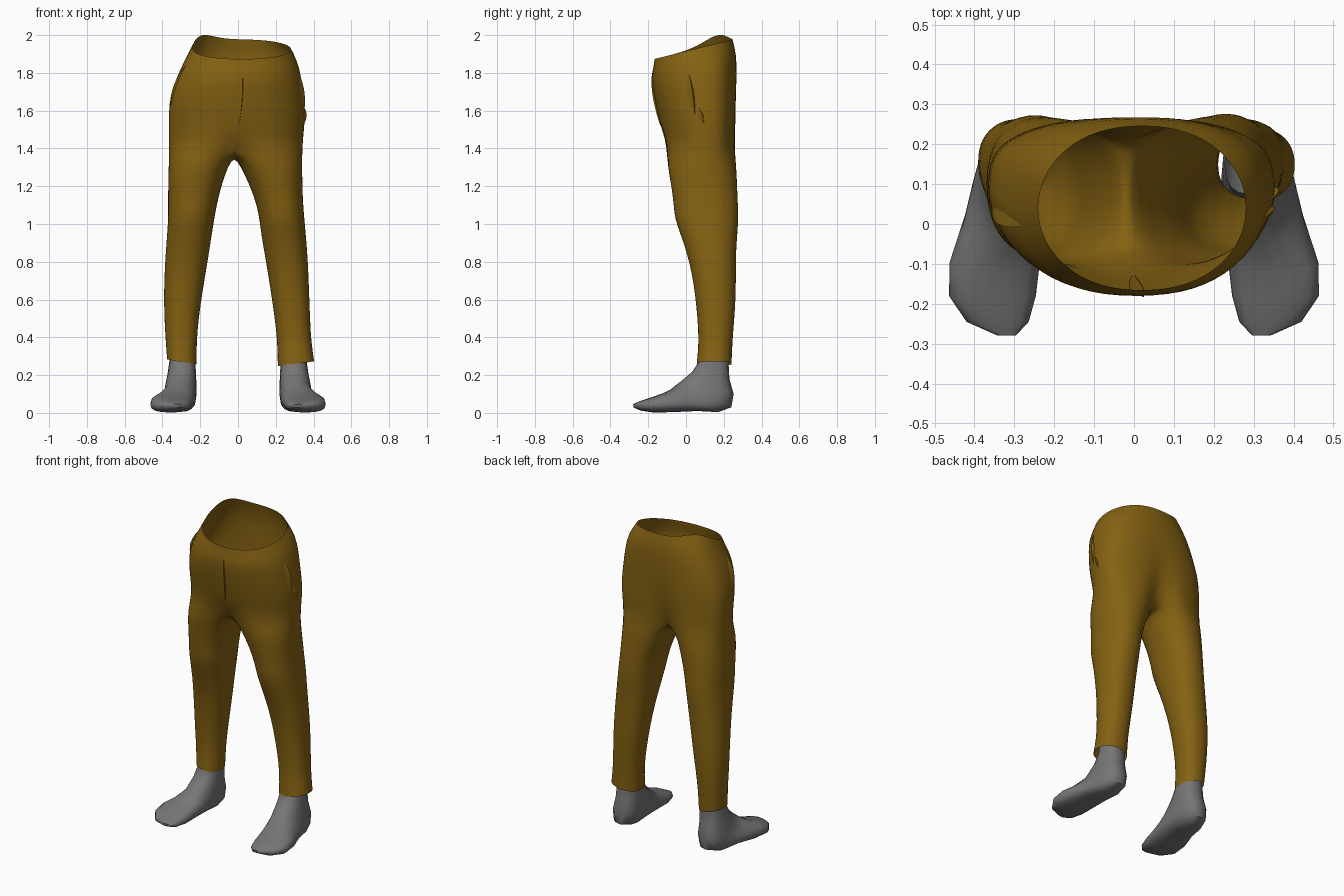
import bpy, bmesh, math
from mathutils import Vector
from mathutils.bvhtree import BVHTree

if "Cube" in bpy.data.objects:
    bpy.data.objects.remove(bpy.data.objects["Cube"])


def material(name, rgb):
    m = bpy.data.materials.new(name)
    m.diffuse_color = (*rgb, 1)
    m.use_nodes = True
    m.node_tree.nodes["Principled BSDF"].inputs["Base Color"].default_value = m.diffuse_color
    return m


BROWN = material("mustard brown cloth", (0.235, 0.122, 0.006))
GREY = material("grey foot", (0.18, 0.18, 0.18))


def finish(bm, name, mat, subdiv=0, angle=60):
    bmesh.ops.recalc_face_normals(bm, faces=bm.faces)
    me = bpy.data.meshes.new(name)
    bm.to_mesh(me)
    bm.free()
    me.materials.append(mat)
    ob = bpy.data.objects.new(name, me)
    bpy.context.collection.objects.link(ob)
    bpy.context.view_layer.objects.active = ob
    ob.select_set(True)
    if subdiv:
        ob.modifiers.new("smooth", 'SUBSURF').levels = subdiv
        bpy.ops.object.modifier_apply(modifier="smooth")
    bpy.ops.object.shade_smooth_by_angle(angle=math.radians(angle))
    ob.select_set(False)
    return ob


def bridge(bm, a, b):
    n = len(a)
    for i in range(n):
        bm.faces.new((a[i], a[(i + 1) % n], b[(i + 1) % n], b[i]))


def spow(v, e):
    return math.copysign(abs(v) ** e, v)


# ---- trousers: waist rings, split at the crotch into two leg tubes ----
N = 32
# z, x left, x right, y front, y widest, y back, seat cleft depth
HIPS = [(1.86, -.285, .315, -.175, .06, .268, 0),
        (1.78, -.325, .337, -.186, .07, .270, 0),
        (1.68, -.362, .347, -.172, .08, .270, .01),
        (1.58, -.368, .358, -.150, .09, .270, .025),
        (1.49, -.368, .350, -.130, .10, .268, .045),
        (1.41, -.366, .342, -.118, .10, .266, .08)]
# z, inner x, outer x, front y, back y
LEFT = [(1.31, -.050, -.368, -.100, .268), (1.2, -.088, -.371, -.078, .270),
        (1.1, -.112, -.371, -.066, .272), (1.03, -.124, -.370, -.062, .276),
        (.92, -.142, -.378, -.020, .270), (.8, -.160, -.387, .018, .264),
        (.65, -.186, -.393, .046, .266), (.5, -.208, -.391, .060, .257),
        (.38, -.218, -.383, .068, .244), (.27, -.220, -.376, .058, .238)]
RIGHT = [(1.31, .010, .341, -.100, .268), (1.2, .064, .342, -.078, .272),
         (1.1, .098, .346, -.066, .276), (1.03, .112, .352, -.062, .280),
         (.92, .126, .362, -.020, .270), (.8, .148, .371, .018, .264),
         (.65, .172, .377, .046, .266), (.5, .194, .382, .060, .257),
         (.38, .208, .388, .068, .246), (.26, .210, .404, .056, .242)]

bm = bmesh.new()
rings = []
# waist edge, tilted up toward the back with a lifted rear left corner
ring = []
for i in range(N):
    a = math.pi / 2 - 2 * math.pi * i / N
    x, y = .02 + .262 * spow(math.cos(a), .9), .04 + .207 * math.sin(a)
    lift = .045 * math.exp(-((x + .2) ** 2 + (y - .17) ** 2) / .012)
    ring.append(bm.verts.new((x, y, 1.92 + .25 * (y - .02) + lift)))
rings.append(ring)
for z, xl, xr, yf, yw, yb, cleft in HIPS:
    ring = []
    for i in range(N):
        a = math.pi / 2 - 2 * math.pi * i / N
        c, s = math.cos(a), math.sin(a)
        x = (xl + xr) / 2 + (xr - xl) / 2 * spow(c, .85)
        y = yw + ((yb - yw) * s ** .7 if s > 0 else (yw - yf) * s)
        y -= cleft * math.exp(-(x / .06) ** 2) * (s > 0)
        if s < 0 and z < 1.45:
            y += .05 * math.exp(-(x / .07) ** 2)
        tilt = .18 * (y - .05) if z > 1.84 else 0
        ring.append(bm.verts.new((x, y, z + tilt)))
    rings.append(ring)
for a, b in zip(rings, rings[1:]):
    bridge(bm, a, b)

# crotch strip from front centre to back centre
last = rings[-1]
pf, pb = last[16].co, last[0].co
strip = []
for k in range(1, 8):
    t = k / 8
    p = pf.lerp(pb, t)
    strip.append(bm.verts.new((-.02, p.y, p.z - .055 * math.sin(math.pi * t))))

for side, rows in ((1, RIGHT), (-1, LEFT)):
    half = [last[(side * i) % N] for i in range(17)]
    prev = half + strip
    for z, xi, xo, yf, yb in rows:
        cur = []
        hem = z < .3
        for k in range(24):
            a = math.radians(120 - 15 * k)
            u = spow(math.cos(a), .9)
            x = (xi + xo) / 2 + (xo - xi) / 2 * u
            y = (yf + yb) / 2 + (yb - yf) / 2 * spow(math.sin(a), .9)
            cur.append(bm.verts.new((x, y, z + (.013 * u if hem else 0))))
        bridge(bm, prev, cur)
        prev = cur
trousers = finish(bm, "trousers", BROWN, 1, 80)

# ---- sewn folds: fly and pocket edges laid on the cloth ----
tree = BVHTree.FromObject(trousers, bpy.context.evaluated_depsgraph_get())


def fold(name, start, end, width, height):
    bm = bmesh.new()
    start, end = Vector(start), Vector(end)
    steps, rows = 10, []
    for i in range(steps + 1):
        t = i / steps
        p, n, _, _ = tree.find_nearest(start.lerp(end, t))
        across = n.cross(end - start).normalized()
        w = width * (.25 + .75 * math.sin(math.pi * t))
        h = height * math.sin(math.pi * t)
        rows.append([bm.verts.new(tree.find_nearest(p + across * s * w)[0] + n * o)
                     for s, o in ((-1, -.002), (.5, h + .001), (.6, -.002))])
    for a, b in zip(rows, rows[1:]):
        for j in range(2):
            bm.faces.new((a[j], a[j + 1], b[j + 1], b[j]))
    finish(bm, name, BROWN, 0, 35)


fold("fly", (.022, -.2, 1.80), (.0, -.17, 1.50), .022, .008)
fold("right_pocket", (.37, 0, 1.80), (.39, .03, 1.58), .025, .012)
fold("right_pocket_corner", (.39, .06, 1.62), (.39, .09, 1.53), .02, .01)
fold("left_pocket", (-.33, -.02, 1.86), (-.40, .03, 1.63), .025, .012)

# ---- feet: sections fanning from the ankle to the toes ----
# top y, top z, sole y, sole z, inner x, outer x
FOOT = [(.075, .34, .225, .34, .228, .358), (.066, .27, .225, .27, .226, .364),
        (.035, .22, .230, .18, .222, .374), (.000, .19, .252, .10, .220, .385),
        (-.03, .165, .240, .03, .220, .392), (-.05, .15, .170, .004, .222, .408),
        (-.08, .125, .06, .010, .225, .430), (-.12, .105, -.07, .004, .236, .462),
        (-.19, .08, -.17, .002, .246, .464), (-.25, .06, -.24, .012, .264, .42),
        (-.28, .046, -.277, .028, .295, .345)]
for side, name in ((1, "right_foot"), (-1, "left_foot")):
    bm = bmesh.new()
    prev = None
    for ty, tz, by, bz, xi, xo in FOOT:
        cur = []
        for k in range(16):
            a = 2 * math.pi * k / 16
            u, v = spow(math.cos(a), .8), spow(math.sin(a), .8)
            t = (1 - v) / 2
            x = (xi + xo) / 2 + (xo - xi) / 2 * u
            cur.append(bm.verts.new((side * x, ty + (by - ty) * t, tz + (bz - tz) * t)))
        if prev:
            bridge(bm, prev, cur)
        prev = cur
    bm.faces.new(prev)
    finish(bm, name, GREY, 0, 50)
